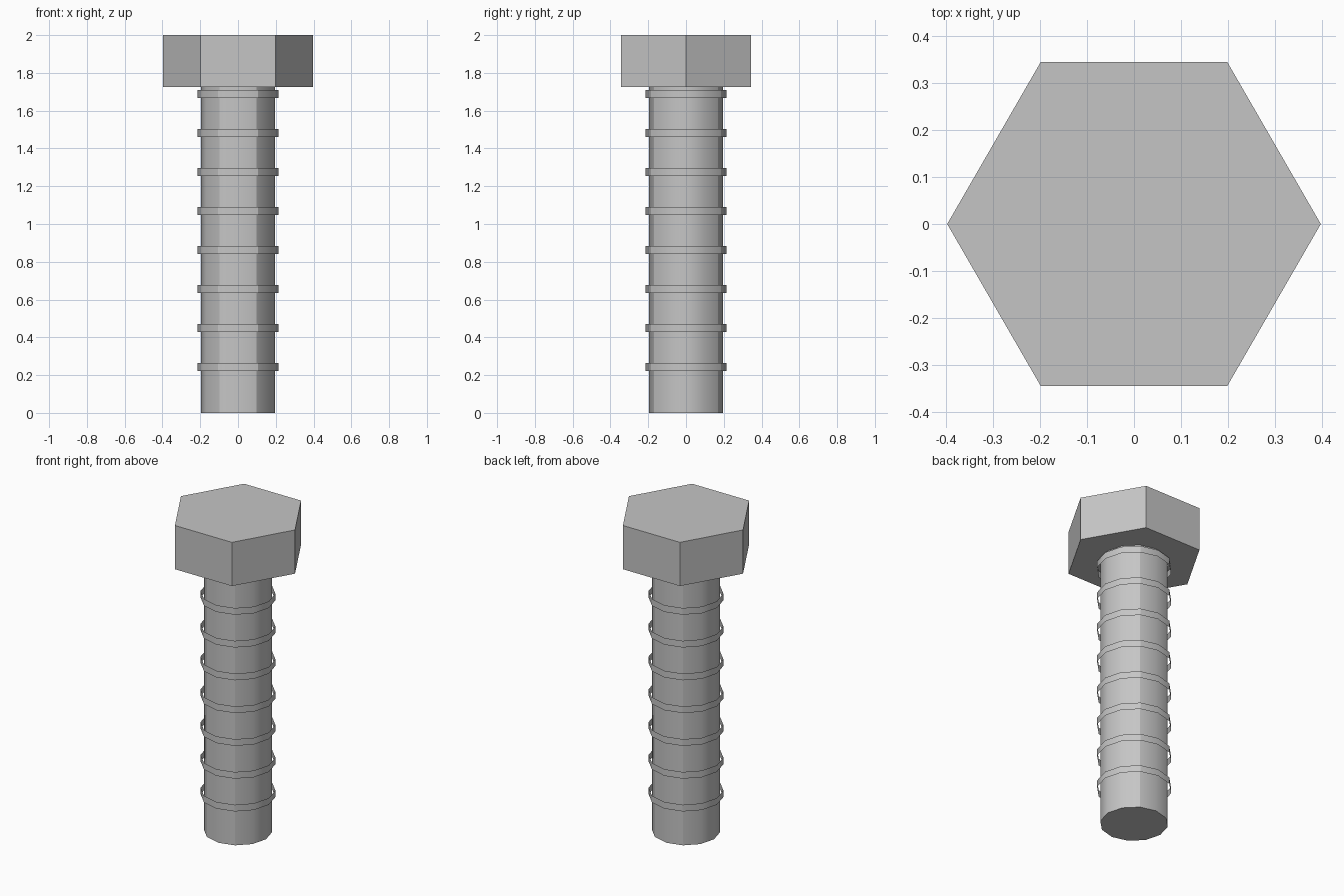
import bpy, bmesh, math

cube = bpy.data.objects.get("Cube")
if cube:
    bpy.data.objects.remove(cube, do_unlink=True)

STEEL = bpy.data.materials.new("grey_steel")
STEEL.use_nodes = True
STEEL.diffuse_color = (0.56, 0.56, 0.56, 1)
STEEL.node_tree.nodes["Principled BSDF"].inputs["Base Color"].default_value = STEEL.diffuse_color


def prism(name, sides, radius, bottom, top, caps=True, smooth=False):
    """Upright prism with its first corner on +x; open bands have no caps."""
    bm = bmesh.new()
    rings = []
    for z in (bottom, top):
        rings.append([bm.verts.new((radius * math.cos(math.tau * i / sides),
                                    radius * math.sin(math.tau * i / sides), z))
                      for i in range(sides)])
    low, high = rings
    for i in range(sides):
        j = (i + 1) % sides
        wall = bm.faces.new((low[i], low[j], high[j], high[i]))
        wall.smooth = smooth
    if caps:
        bm.faces.new(low[::-1])
        bm.faces.new(high)
    # Keep the rims and the four creases beside the front and back crisp
    for e in bm.edges:
        a, b = e.verts
        upright = abs(a.co.z - b.co.z) > 1e-5
        crease = abs(abs(a.co.x) - radius / 2) < 1e-3
        e.smooth = smooth and upright and not crease
    mesh = bpy.data.meshes.new(name)
    bm.to_mesh(mesh)
    bm.free()
    mesh.materials.append(STEEL)
    obj = bpy.data.objects.new(name, mesh)
    bpy.context.collection.objects.link(obj)
    return obj


# Hexagonal head and round shaft
prism("bolt_head", 6, 0.397, 1.725, 2.0)
prism("bolt_shaft", 12, 0.195, 0.0, 1.73, smooth=True)

# Evenly spaced thread bands standing just off the shaft
for n in range(8):
    z = 0.243 + 0.2063 * n
    prism(f"thread_band_{n + 1}", 12, 0.214, z - 0.021, z + 0.021, caps=False, smooth=True)
